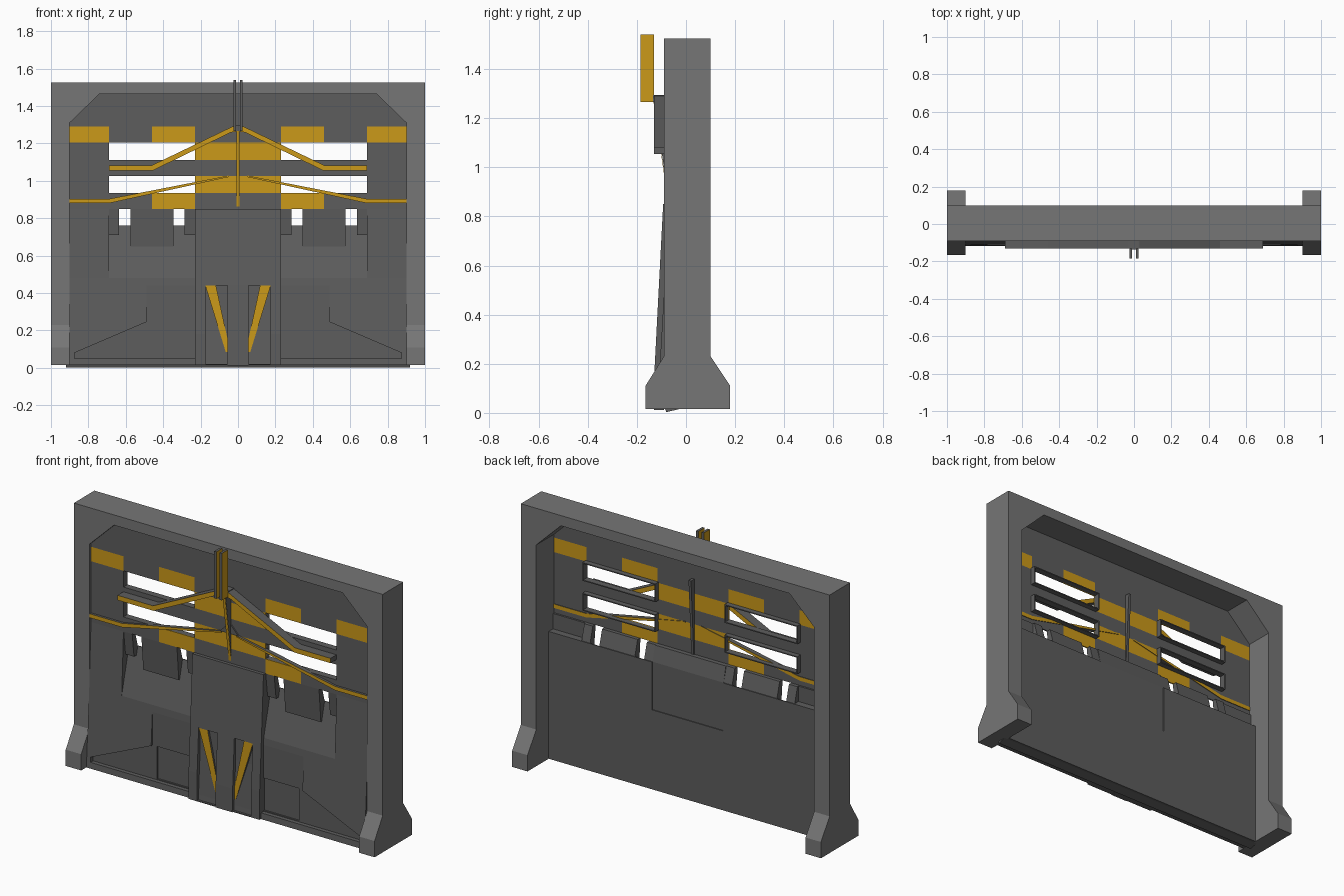
import bpy, bmesh

if "Cube" in bpy.data.objects:
    bpy.data.objects.remove(bpy.data.objects["Cube"])


def material(name, rgb):
    m = bpy.data.materials.new(name)
    m.diffuse_color = (*rgb, 1)
    m.use_nodes = True
    m.node_tree.nodes["Principled BSDF"].inputs["Base Color"].default_value = m.diffuse_color
    return m


FRAME = material("frame_grey", (0.18, 0.18, 0.18))
DARK = material("panel_grey", (0.11, 0.11, 0.11))
GOLD = material("gold", (0.6, 0.32, 0.01))


def finish(name, bm, mats):
    bmesh.ops.recalc_face_normals(bm, faces=bm.faces)
    me = bpy.data.meshes.new(name)
    bm.to_mesh(me)
    bm.free()
    ob = bpy.data.objects.new(name, me)
    bpy.context.collection.objects.link(ob)
    for m in mats:
        me.materials.append(m)
    return ob


def prism(name, pts, axis, a, b, mat=DARK, accent=None):
    """Extrude a profile: axis 'x' takes (y, z) points, axis 'y' takes (x, z).
    accent = axis index whose facing sides are gold."""
    bm = bmesh.new()
    place = (lambda p, t: (t, p[0], p[1])) if axis == 'x' else (lambda p, t: (p[0], t, p[1]))
    lo = [bm.verts.new(place(p, a)) for p in pts]
    hi = [bm.verts.new(place(p, b)) for p in pts]
    n = len(pts)
    bm.faces.new(lo)
    bm.faces.new(hi[::-1])
    for i in range(n):
        j = (i + 1) % n
        bm.faces.new((lo[i], hi[i], hi[j], lo[j]))
    bm.normal_update()
    if accent is not None:
        for f in bm.faces:
            f.material_index = int(abs(f.normal[accent]) > 0.9)
    return finish(name, bm, [mat, GOLD])


def rect(x0, x1, z0, z1):
    return [(x0, z0), (x1, z0), (x1, z1), (x0, z1)]


def flip(pts, s):
    return [(s * x, z) for x, z in pts]


def cut(ob, cutter):
    cutter.hide_render = True
    cutter.hide_viewport = True
    cutter.display_type = 'WIRE'
    md = ob.modifiers.new("cut", 'BOOLEAN')
    md.operation = 'DIFFERENCE'
    md.solver = 'EXACT'
    md.object = cutter


# Outer arch with chamfered inner corners
inner = [(0.9, 1.31), (0.74, 1.465), (-0.74, 1.465), (-0.9, 1.31)]
prism("arch_frame", [(-0.9, 0.23), (-1, 0.23), (-1, 1.525), (1, 1.525), (1, 0.23), (0.9, 0.23)] + inner,
      'y', -0.09, 0.1, FRAME)

# Upper panel: grid of coloured cells, open where the slots are
P = -0.07
xs = [-0.9, -0.69, -0.46, -0.23, 0, 0.23, 0.46, 0.69, 0.9]
zs = [0.85, 0.935, 1.025, 1.11, 1.205, 1.29]
bm = bmesh.new()
for r in range(5):
    for c in range(8):
        k = c - 4 if c > 3 else 3 - c
        if r in (1, 3) and k in (1, 2):
            continue
        f = bm.faces.new([bm.verts.new((x, P, z)) for x, z in rect(xs[c], xs[c + 1], zs[r], zs[r + 1])])
        gold = (r in (1, 3) and k == 0) or (r in (0, 4) and k == 1) or (r == 4 and k == 3)
        f.material_index = int(gold)
bm.faces.new([bm.verts.new((x, P, z)) for x, z in [(-0.9, 1.29), (0.9, 1.29)] + inner])
bmesh.ops.remove_doubles(bm, verts=bm.verts, dist=0.0005)
panel = finish("upper_panel", bm, [DARK, GOLD])
sol = panel.modifiers.new("thickness", 'SOLIDIFY')
sol.thickness = 0.008
sol.offset = 0

# Lower wall with sloping front
lower = prism("lower_wall", [(-0.015, 0.015), (-0.118, 0.015), (-0.115, 0.05), (-0.09, 0.48), (-0.015, 0.48)],
              'x', -0.9, 0.9)
prism("bottom_lip", [(-0.085, 0.015), (-0.08, 0.003), (-0.03, 0.015)], 'x', -0.92, 0.92)

# Centre block with niche
block = prism("centre_block", [(-0.02, 0.015), (-0.13, 0.015), (-0.128, 0.18), (-0.093, 0.85),
                               (-0.04, 0.85), (-0.02, 0.76)], 'x', -0.23, 0.23)
cut(block, prism("niche_cutter", rect(-0.175, 0.175, 0.02, 0.44), 'y', -0.3, -0.1))
prism("niche_plate", [(-0.09, 0.012), (-0.13, 0.012), (-0.128, 0.15), (-0.113, 0.44), (-0.09, 0.44)],
      'x', -0.055, 0.055)

# Centre spine and apex
prism("spine", [(-0.13, 1.29), (-0.07, 0.85), (-0.06, 0.85), (-0.035, 1.29)], 'x', -0.008, 0.008, DARK)
prism("spine_edge", [(-0.132, 1.265), (-0.072, 0.85), (-0.07, 0.85), (-0.13, 1.265)], 'x', -0.008, 0.008, GOLD)
prism("apex_plate", [(-0.06, 1.025), (0.06, 1.025), (0, 1.09)], 'y', -0.082, P)
prism("mast_base", rect(-0.025, 0.025, 1.265, 1.295), 'y', -0.135, P)

pocket = [(0.22, 0.05), (0.875, 0.05), (0.875, 0.08), (0.49, 0.245), (0.49, 0.44), (0.22, 0.44)]
upper_bar = [(0.0, 1.265), (0.0, 1.295), (0.03, 1.29), (0.46, 1.083), (0.69, 1.083), (0.69, 1.055), (0.455, 1.055),
             (0.04, 1.258)]
lower_bar = [(0.05, 1.02), (0.05, 1.028), (0.69, 0.903), (0.9, 0.903), (0.9, 0.88), (0.69, 0.88)]
strip = [(0.175, 0.44), (0.118, 0.44), (0.055, 0.15), (0.055, 0.05)]

for s, side in ((-1, "left"), (1, "right")):
    def both(name, prof, x0, x1, mat=DARK):
        return prism(f"{side}_{name}", prof, 'x', s * x0, s * x1, mat)

    def front(name, pts, y0, y1, mat=DARK, accent=None):
        return prism(f"{side}_{name}", flip(pts, s), 'y', y0, y1, mat, accent)

    # Flared foot
    both("foot", [(-0.165, 0.015), (-0.165, 0.11), (-0.09, 0.23), (0.1, 0.23), (0.18, 0.11), (0.18, 0.015)],
         0.9, 1, FRAME)
    # Pockets in the lower wall
    cut(lower, front("pocket_cutter", pocket, -0.3, -0.091))
    cut(lower, front("inner_pocket_cutter", rect(0.21, 0.46, 0.055, 0.245), -0.3, -0.083))
    # Outer column and recessed ramp
    both("column", [(-0.015, 0.48), (-0.09, 0.48), (-0.074, 0.85), (-0.055, 0.85), (-0.055, 0.76), (-0.015, 0.76)],
         0.69, 0.9)
    both("ramp", [(-0.015, 0.48), (-0.09, 0.48), (-0.02, 0.76), (-0.015, 0.76)], 0.23, 0.69)
    # Pads between the small windows
    for x0, x1, z0 in ((0.23, 0.285, 0.71), (0.345, 0.575, 0.65), (0.635, 0.69, 0.71)):
        both("window_pad", [(-0.016, z0), (-0.055, z0), (-0.072, 0.85), (-0.045, 0.85), (-0.02, 0.76)], x0, x1)
    # Slot linings
    for z0, z1 in ((0.935, 1.025), (1.11, 1.205)):
        t = 0.006
        for r in (rect(0.23, 0.69, z0 - t, z0), rect(0.23, 0.69, z1, z1 + t),
                  rect(0.23 - t, 0.23, z0 - t, z1 + t), rect(0.69, 0.69 + t, z0 - t, z1 + t)):
            front("slot_lining", r, P, -0.035)
    # Roof-shaped bars
    front("upper_bar", upper_bar, -0.13, -0.075, DARK, 1)
    front("lower_bar", lower_bar, -0.088, -0.062, DARK, 1)
    # Slanted gold strips in the niche
    front("niche_strip", strip, -0.113, -0.095, DARK, 1)
    # Twin mast plates
    front("mast_plate", rect(0.01, 0.025, 1.265, 1.54), -0.185, -0.13, DARK, 0)
